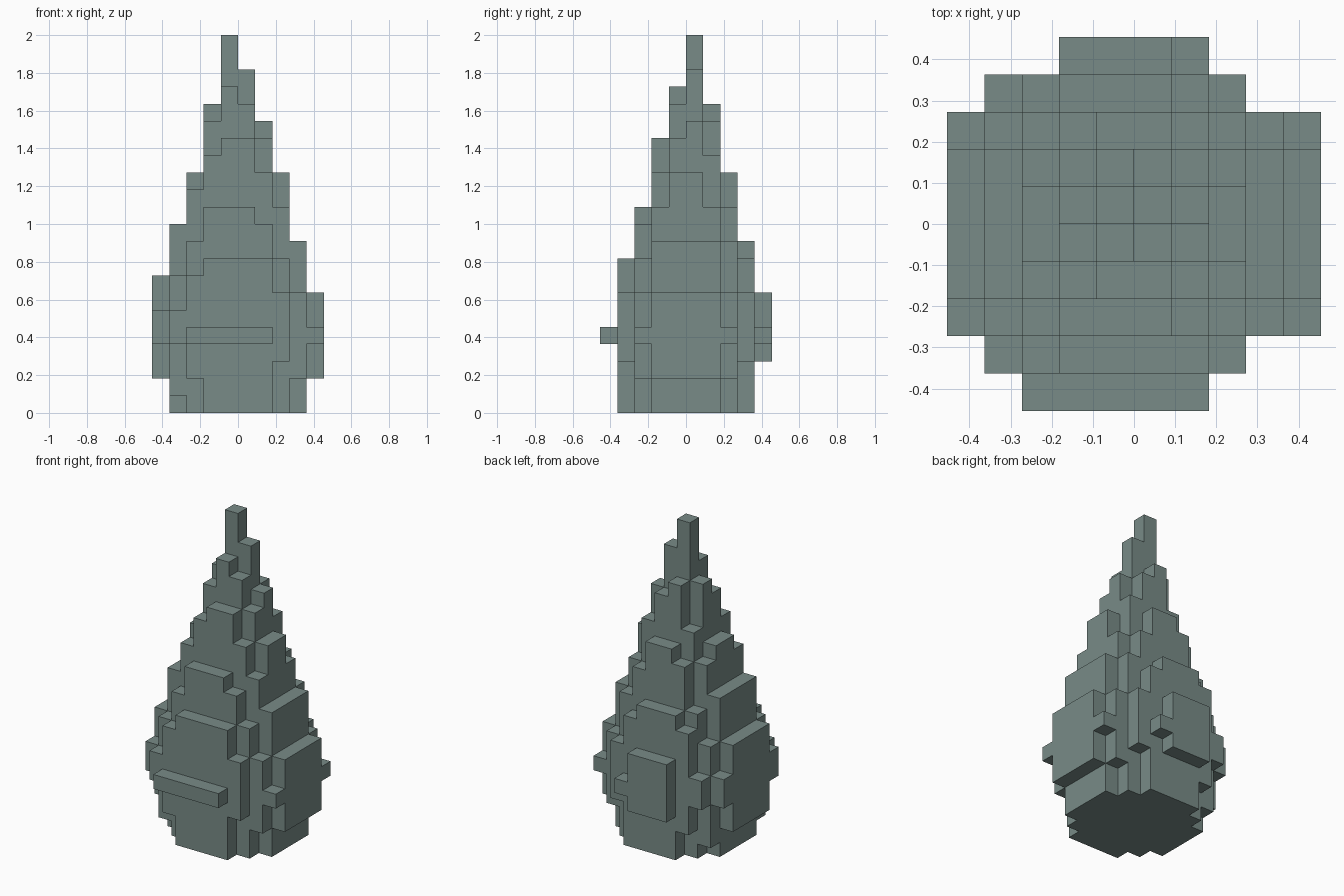
import bpy, bmesh

cube = bpy.data.objects.get("Cube")
if cube:
    bpy.data.objects.remove(cube, do_unlink=True)

U = 1 / 11  # block size: 22 blocks tall

# One flat grey-green stone colour
stone = bpy.data.materials.new("grey_green_stone")
stone.use_nodes = True
colour = (0.19, 0.26, 0.245, 1)
stone.diffuse_color = colour
stone.node_tree.nodes["Principled BSDF"].inputs["Base Color"].default_value = colour

# Slabs growing out from the middle plane, by depth in blocks:
# (bottom, top, x min, x max)
BOTH = {
    4: [(0, 2, -2, 2), (2, 3, -3, 2), (3, 7, -3, 3), (4, 6, -4, 3),
        (7, 8, -3, 2), (8, 9, -2, 2)],
    3: [(0, 1, -3, 3), (1, 2, -4, 3), (2, 7, -4, 4), (4, 6, -5, 4),
        (4, 5, -5, 5), (7, 8, -4, 3), (8, 9, -3, 3), (9, 10, -3, 2),
        (10, 11, -2, 2), (11, 12, -2, 1)],
    2: [(0, 2, -4, 4), (2, 7, -5, 5), (7, 8, -5, 4), (8, 10, -4, 4),
        (10, 11, -4, 3), (11, 12, -3, 3), (12, 13, -3, 2),
        (13, 14, -2, 2), (14, 15, -2, 1), (15, 16, -1, 1)],
    1: [(12, 14, -3, 3), (14, 16, -2, 2), (16, 17, -2, 1),
        (17, 18, -1, 1), (18, 19, -1, 0)],
}
FRONT = {5: [(4, 5, -3, 2)]}
BACK = {
    5: [(3, 7, -2, 1), (4, 5, -2, 2)],
    4: [(8, 9, -3, 2), (9, 10, -2, 1)],
    3: [(9, 10, -3, 3), (11, 12, -2, 2), (12, 13, -2, 1), (13, 14, -1, 1)],
    2: [(14, 15, -2, 2), (15, 17, -1, 1), (17, 18, -1, 0)],
    1: [(16, 17, -2, 2), (17, 18, -2, 1), (18, 20, -1, 1), (20, 22, -1, 0)],
}

blocks = set()


def fill(table, front, back):
    for depth, slabs in table.items():
        for z0, z1, x0, x1 in slabs:
            for z in range(z0, z1):
                for x in range(x0, x1):
                    for y in range(-depth * front, depth * back):
                        blocks.add((x, y, z))


fill(BOTH, 1, 1)
fill(FRONT, 1, 0)
fill(BACK, 0, 1)

# Skin the blocks: one square for every exposed side
bm = bmesh.new()
corners = {}


def corner(p):
    if p not in corners:
        corners[p] = bm.verts.new([c * U for c in p])
    return corners[p]


for block in sorted(blocks):
    for axis in range(3):
        a, b = (axis + 1) % 3, (axis + 2) % 3
        for side in (0, 1):
            near = list(block)
            near[axis] += 2 * side - 1
            if tuple(near) in blocks:
                continue
            ring = []
            for da, db in ((0, 0), (1, 0), (1, 1), (0, 1)):
                p = list(block)
                p[axis] += side
                p[a] += da
                p[b] += db
                ring.append(corner(tuple(p)))
            bm.faces.new(ring if side else ring[::-1])

# Merge flat neighbours into clean large faces
bmesh.ops.dissolve_limit(bm, angle_limit=0.01, verts=bm.verts[:], edges=bm.edges[:])

mesh = bpy.data.meshes.new("stepped_spire")
bm.to_mesh(mesh)
bm.free()
mesh.materials.append(stone)
spire = bpy.data.objects.new("stepped_spire", mesh)
bpy.context.collection.objects.link(spire)
